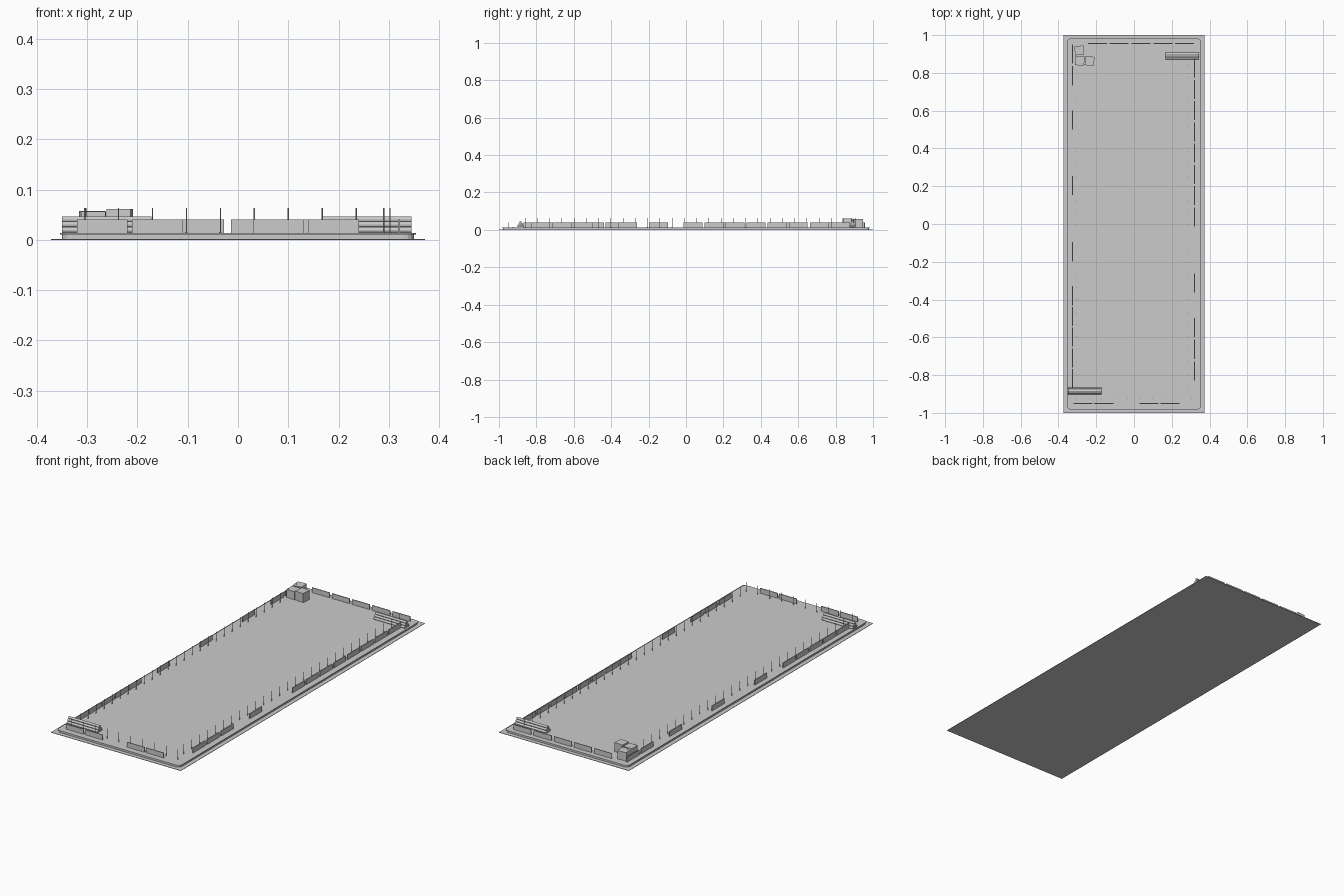
import bpy, bmesh, math
from mathutils import Matrix, Vector

if "Cube" in bpy.data.objects:
    bpy.data.objects.remove(bpy.data.objects["Cube"])

TOP = 0.014  # upper surface of the slab


def box(name, size, loc, rot=0.0):
    bm = bmesh.new()
    bmesh.ops.create_cube(bm, size=1.0)
    bmesh.ops.scale(bm, vec=Vector(size), verts=bm.verts)
    return finish(name, bm, loc, rot)


def finish(name, bm, loc=(0, 0, 0), rot=0.0):
    me = bpy.data.meshes.new(name)
    bm.to_mesh(me)
    bm.free()
    ob = bpy.data.objects.new(name, me)
    ob.location = loc
    ob.rotation_euler = (0, 0, rot)
    bpy.context.scene.collection.objects.link(ob)
    return ob


def rounded_slab(name, hx, hy, r, z0, z1):
    bm = bmesh.new()
    pts = []
    for i, (sx, sy) in enumerate([(1, 1), (-1, 1), (-1, -1), (1, -1)]):
        for k in range(5):
            a = math.radians(90 * i + 22.5 * k)
            pts.append((sx * (hx - r) + r * math.cos(a), sy * (hy - r) + r * math.sin(a), z0))
    face = bm.faces.new([bm.verts.new(p) for p in pts])
    new = bmesh.ops.extrude_face_region(bm, geom=[face])["geom"]
    bmesh.ops.translate(bm, vec=(0, 0, z1 - z0),
                        verts=[v for v in new if isinstance(v, bmesh.types.BMVert)])
    bmesh.ops.recalc_face_normals(bm, faces=bm.faces)
    return finish(name, bm)


# Ground sheet, slab and its thin projecting lip
box("ground_sheet", (0.744, 2.0, 0.002), (0, 0, 0.001))
rounded_slab("slab", 0.35, 0.979, 0.02, 0.002, 0.012)
rounded_slab("slab_lip", 0.354, 0.983, 0.02, 0.011, TOP)

# Barrier panels around the edge, given by their centres
PANEL, H, T = 0.101, 0.026, 0.004
z = TOP + H / 2
for x in (-0.27, -0.16, 0.08, 0.19):
    box("front_panel", (PANEL, T, H), (x, -0.95, z))
for i in range(5):
    box("back_panel", (PANEL, T, H), (-0.194 + 0.1155 * i, 0.955, z))
left = [0.90, 0.785, 0.55, 0.203, -0.147] + [-0.38 - 0.1095 * i for i in range(5)]
right = [0.825 - 0.1125 * i for i in range(8)] + [-0.313, -0.548, -0.663, -0.778]
for side, x, ys in (("left", -0.325, left), ("right", 0.32, right)):
    for y in ys:
        box(side + "_panel", (T, PANEL, H), (x, y, z))


# Thin stakes with a small foot
def stake(x, y):
    bm = bmesh.new()
    for r, h in ((0.0012, 0.049), (0.0025, 0.002)):
        bmesh.ops.create_cone(bm, cap_ends=True, segments=8, radius1=r, radius2=r, depth=h,
                              matrix=Matrix.Translation((0, 0, h / 2)))
    finish("stake", bm, (x, y, TOP))


for i in range(10):
    stake(-0.305 + 0.0675 * i, -0.925)
for i in range(28):
    stake(-0.303, -0.86 + 0.0655 * i)
    stake(0.29, -0.86 + 0.0655 * i)


# Pyramid piles of pipes in two opposite corners
def pipe_pile(x, y):
    r, length = 0.006, 0.178
    bm = bmesh.new()
    for row in range(3):
        for k in range(3 - row):
            off = (k - (2 - row) / 2) * 2.1 * r
            m = Matrix.Translation((0, off, r + row * r * 1.74)) @ Matrix.Rotation(math.pi / 2, 4, 'Y')
            bmesh.ops.create_cone(bm, cap_ends=True, segments=12, radius1=r, radius2=r,
                                  depth=length, matrix=m)
    finish("pipe_pile", bm, (x, y, TOP))


pipe_pile(-0.261, -0.884)
pipe_pile(0.256, 0.89)

# Three crates in the remaining back corner
for x, y, h, a in ((-0.290, 0.919, 0.043, 0.10), (-0.287, 0.864, 0.042, -0.04),
                   (-0.235, 0.863, 0.047, -0.10)):
    box("crate", (0.048, 0.048, h), (x, y, TOP + h / 2), a)
